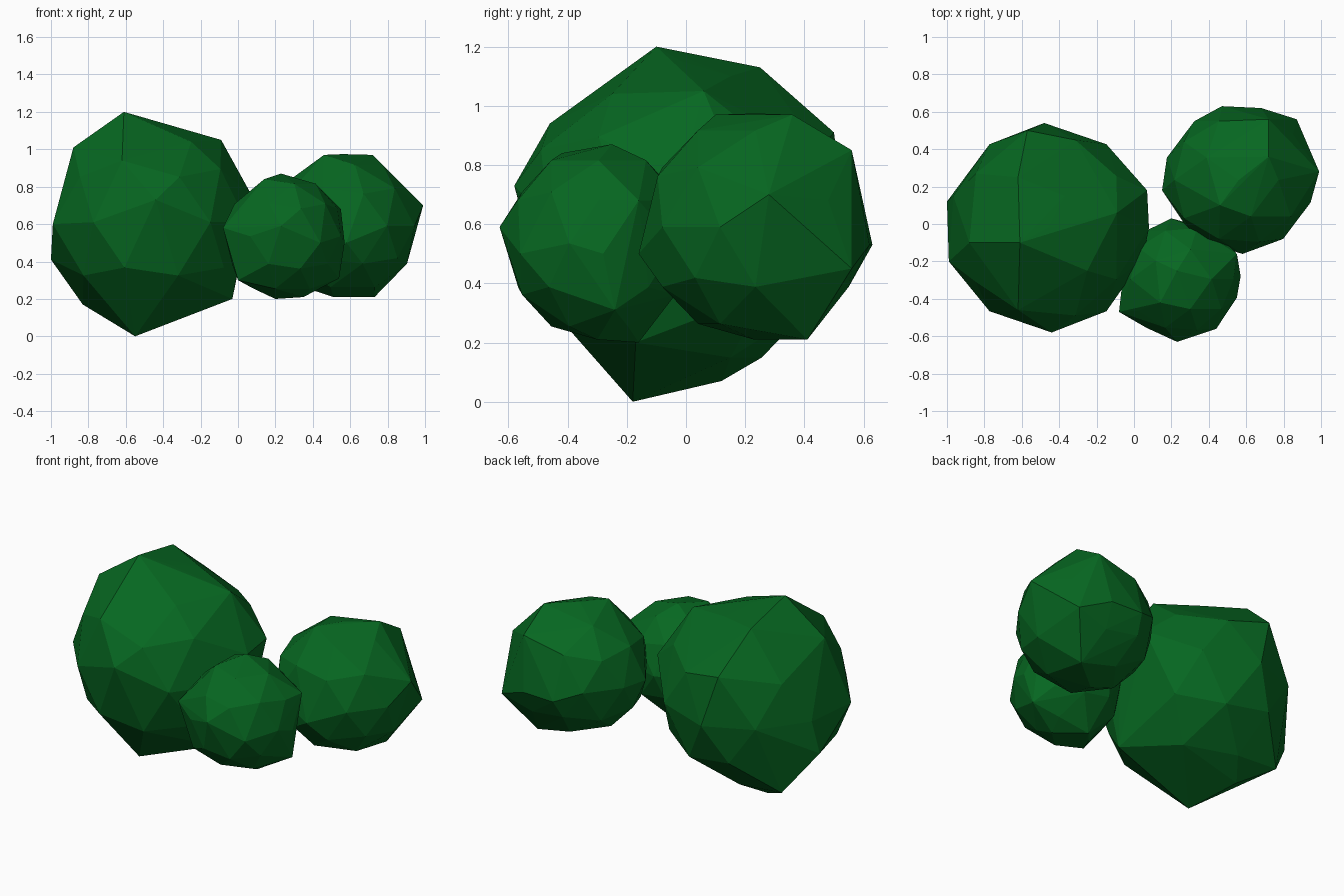
import bpy, bmesh
from mathutils import Vector

green = bpy.data.materials.new("leaf_green")
green.diffuse_color = (0.002, 0.135, 0.015, 1)


def leaf_clump(name, low, high, peaks):
    """Faceted ball filling a box, with its nearest corners pulled out to the peaks."""
    low, high = Vector(low), Vector(high)
    centre, radii = (low + high) / 2, (high - low) / 2
    bm = bmesh.new()
    bmesh.ops.create_icosphere(bm, subdivisions=2, radius=1)
    for v in bm.verts:
        v.co = centre + v.co * radii * 0.985
    free = list(bm.verts)
    for p in map(Vector, peaks):
        v = min(free, key=lambda q: (q.co - p).length)
        free.remove(v)
        v.co = p
    # wrap the pulled corners in a clean convex skin
    bmesh.ops.delete(bm, geom=bm.faces[:] + bm.edges[:], context='EDGES_FACES')
    hull = bmesh.ops.convex_hull(bm, input=bm.verts[:])
    inside = {g for g in hull["geom_interior"] if isinstance(g, bmesh.types.BMVert)}
    bmesh.ops.delete(bm, geom=list(inside), context='VERTS')
    bmesh.ops.recalc_face_normals(bm, faces=bm.faces[:])
    mesh = bpy.data.meshes.new(name)
    bm.to_mesh(mesh)
    bm.free()
    mesh.materials.append(green)
    obj = bpy.data.objects.new(name, mesh)
    bpy.context.collection.objects.link(obj)


# Large clump on the left
leaf_clump("large_leaf_clump", (-1.0, -0.58, 0.06), (0.08, 0.54, 1.16), [
    (-0.61, -0.10, 1.20), (-0.55, -0.18, 0.0), (-0.09, 0.06, 1.05),
    (-0.62, 0.25, 1.13), (-0.37, 0.15, 1.10), (-0.25, -0.25, 1.04),
    (-0.88, -0.10, 1.01), (-0.83, 0.25, 0.17), (-0.03, -0.17, 0.20),
    (-0.29, -0.23, 0.17), (-0.65, 0.12, 0.07), (-0.57, 0.50, 0.91),
    (-0.62, -0.46, 0.94), (-1.0, 0.12, 0.41), (-0.99, -0.20, 0.60),
    (-0.48, 0.54, 0.60), (-0.44, -0.58, 0.73), (0.08, -0.02, 0.74),
    (0.07, 0.18, 0.76)])

# Medium clump at the back right
leaf_clump("medium_leaf_clump", (0.15, -0.16, 0.20), (0.97, 0.63, 0.98), [
    (0.99, 0.28, 0.70), (0.85, 0.48, 0.68), (0.87, 0.56, 0.45),
    (0.72, 0.56, 0.85), (0.47, 0.63, 0.53), (0.68, 0.62, 0.53),
    (0.46, 0.10, 0.97), (0.72, 0.36, 0.97), (0.73, 0.41, 0.21),
    (0.51, 0.23, 0.21), (0.58, -0.16, 0.50), (0.15, 0.18, 0.58)])

# Small clump at the front
leaf_clump("small_leaf_clump", (-0.07, -0.62, 0.20), (0.57, 0.03, 0.87), [
    (0.23, -0.25, 0.87), (0.14, -0.42, 0.84), (0.23, -0.63, 0.59),
    (0.57, -0.28, 0.50), (0.55, -0.16, 0.68), (0.20, -0.16, 0.20),
    (0.35, -0.30, 0.21), (0.54, -0.24, 0.31), (0.0, -0.44, 0.30),
    (-0.08, -0.47, 0.58), (0.44, -0.56, 0.50), (0.20, 0.03, 0.53)])
